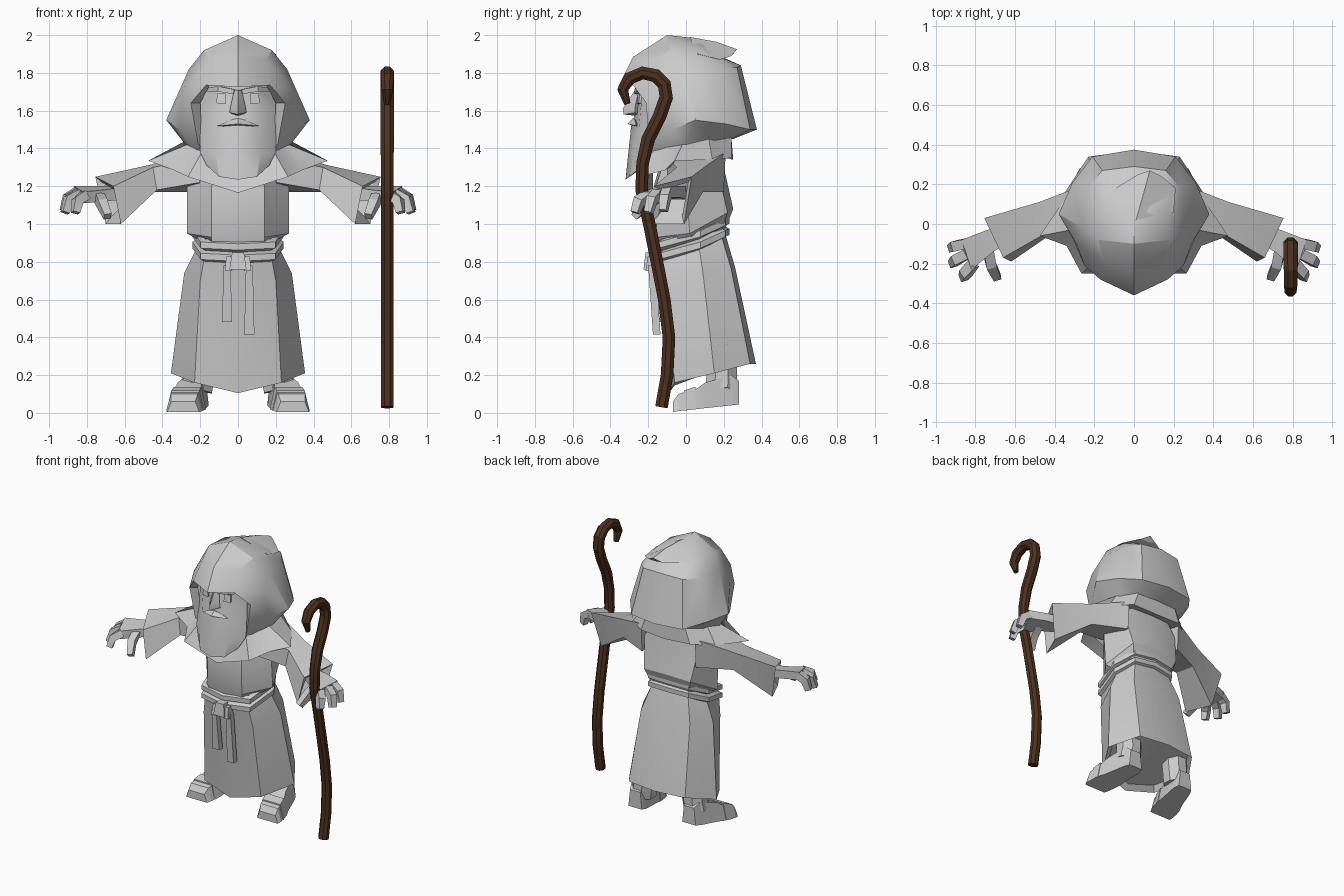
import bpy
import bmesh
import math
from mathutils import Vector

# Remove the default cube only
default_cube = bpy.data.objects.get("Cube")
if default_cube:
    bpy.data.objects.remove(default_cube)


def make_material(name, colour):
    material = bpy.data.materials.new(name)
    material.use_nodes = True
    material.diffuse_color = colour
    material.node_tree.nodes["Principled BSDF"].inputs["Base Color"].default_value = colour
    return material


CLOTH = make_material("plain grey", (.6, .6, .6, 1))
WOOD = make_material("dark brown wood", (.075, .03, .013, 1))


def finish(name, bm, material, mirror, angle):
    """Mirror if asked, mark sharp edges and add the object to the scene."""
    if mirror:
        bmesh.ops.mirror(bm, geom=bm.verts[:] + bm.edges[:] + bm.faces[:],
                         axis='X', merge_dist=.001)
    bmesh.ops.remove_doubles(bm, verts=bm.verts[:], dist=.0005)
    bmesh.ops.recalc_face_normals(bm, faces=bm.faces[:])
    for face in bm.faces:
        face.smooth = True
    for edge in bm.edges:
        edge.smooth = edge.calc_face_angle(math.pi) < math.radians(angle)
    mesh = bpy.data.meshes.new(name)
    bm.to_mesh(mesh)
    bm.free()
    mesh.materials.append(material)
    obj = bpy.data.objects.new(name, mesh)
    bpy.context.scene.collection.objects.link(obj)


def loft(name, rows, closed=False, caps="", mirror=True, material=CLOTH, angle=25):
    """Skin a list of equally long point rows; caps may hold 'start' and 'end'."""
    bm = bmesh.new()
    grid = [[bm.verts.new(point) for point in row] for row in rows]
    count = len(rows[0])
    for low, high in zip(grid, grid[1:]):
        for i in range(count if closed else count - 1):
            j = (i + 1) % count
            bm.faces.new((low[i], low[j], high[j], high[i]))
    if "start" in caps:
        bm.faces.new(grid[0])
    if "end" in caps:
        bm.faces.new(grid[-1])
    finish(name, bm, material, mirror, angle)


def tube(name, path, radii, side, sides=4, **options):
    """Sweep a polygon along a path, keeping one axis of it along 'side'."""
    path = [Vector(point) for point in path]
    side = Vector(side)
    rows = []
    for i, point in enumerate(path):
        tangent = path[min(i + 1, len(path) - 1)] - path[max(i - 1, 0)]
        across = tangent.cross(side).normalized()
        along = across.cross(tangent).normalized()
        turns = [math.tau * (k + .5) / sides for k in range(sides)]
        rows.append([point + radii[i] * (along * math.cos(t) + across * math.sin(t))
                     for t in turns])
    loft(name, rows, closed=True, caps="start end", **options)


def box(name, low, high, taper=1, mirror=False):
    """Block between two corners, with its top narrowed by 'taper'."""
    middle = (Vector(low) + Vector(high)) / 2
    rows = []
    for z, scale in ((low[2], 1), (high[2], taper)):
        corners = ((low[0], low[1]), (high[0], low[1]), (high[0], high[1]), (low[0], high[1]))
        rows.append([(middle.x + (x - middle.x) * scale,
                      middle.y + (y - middle.y) * scale, z) for x, y in corners])
    loft(name, rows, closed=True, caps="start end", mirror=mirror)


def swell(row, amount, lift):
    """Grow a half ring outwards about the waist and raise it."""
    return [(x * amount, (y - .01) * amount + .01, z + lift) for x, y, z in row]


# Skirt: half rings running from front centre to back centre
hem = [(0, -.09, .105), (.23, -.06, .16), (.355, .15, .21), (.23, .34, .26), (0, .37, .26)]
hips = [(0, -.145, .68), (.2, -.115, .7), (.285, .09, .74), (.2, .24, .76), (0, .26, .77)]
waist = [(0, -.165, .8), (.18, -.13, .81), (.22, .07, .87), (.15, .19, .93), (0, .21, .94)]
inside = [(x * .9, y * .9 + .02, z + .04) for x, y, z in hem]
loft("robe_skirt", [inside, hem, hips, waist], caps="start")

# Belt: two stacked rolls following the sloped waist
for label, lift in (("lower", -.01), ("upper", .05)):
    loft("belt_" + label, [swell(waist, .96, lift), swell(waist, 1.1, lift + .012),
                           swell(waist, 1.1, lift + .045), swell(waist, .96, lift + .06)])

# Belt knot and hanging ends
box("belt_knot", (-.045, -.225, .76), (.045, -.15, .85), .7)
box("knot_loops", (.03, -.215, .75), (.07, -.15, .83), .6, mirror=True)
for label, x, bottom in (("short", -.058, .48), ("long", .06, .415)):
    loft("belt_end_" + label,
         [[(x - w, y - .04, z), (x + w, y - .04, z), (x + w, y, z), (x - w, y, z)]
          for w, y, z in ((.027, -.135, bottom), (.018, -.16, .78))],
         closed=True, caps="start end", mirror=False)

# Torso
loft("torso", [
    [(0, -.15, .87), (.14, -.14, .88), (.22, .04, .93), (.16, .19, .97), (0, .21, .98)],
    [(0, -.17, .91), (.14, -.155, .93), (.27, .02, .95), (.19, .22, 1.06), (0, .25, 1.08)],
    [(0, -.17, 1.2), (.14, -.16, 1.2), (.27, 0, 1.22), (.22, .17, 1.28), (0, .2, 1.3)],
    [(0, -.12, 1.38), (.1, -.1, 1.38), (.2, .02, 1.38), (.15, .16, 1.4), (0, .19, 1.4)],
], caps="start end")

# Shoulder cape with a pointed front and side corners
rim = [(0, -.25, 1.165), (.265, -.25, 1.25), (.34, -.11, 1.285), (.475, -.06, 1.335),
       (.34, .14, 1.34), (.2, .24, 1.35), (0, .25, 1.34)]
neck = [(0, -.16, 1.36), (.18, -.17, 1.4), (.24, -.1, 1.41), (.27, -.02, 1.42),
        (.26, .12, 1.45), (.16, .24, 1.46), (0, .24, 1.46)]
under = [(x * .75, y * .7, z + .02) for x, y, z in rim]
loft("shoulder_cape", [under, rim, neck])

# Sleeves, flaring to a slanted hollow cuff
loft("sleeves", [
    [(.22, .21, 1.38), (.2, -.1, 1.35), (.2, -.1, 1.22), (.22, .2, 1.17)],
    [(.48, .11, 1.31), (.45, -.05, 1.3), (.43, -.06, 1.18), (.45, .09, 1.17)],
    [(.755, .03, 1.25), (.66, -.17, 1.2), (.62, -.19, 1), (.7, -.01, 1)],
    [(.72, .01, 1.22), (.65, -.13, 1.18), (.61, -.15, 1.04), (.67, -.02, 1.04)],
    [(.6, .02, 1.22), (.59, -.06, 1.22), (.56, -.08, 1.14), (.56, .01, 1.14)],
], closed=True, caps="start end")

# Hands: palm, three fingers and a thumb
loft("palms", [
    [(.6, 0, 1.2), (.59, -.07, 1.2), (.59, -.07, 1.13), (.6, 0, 1.13)],
    [(.74, -.03, 1.2), (.71, -.14, 1.18), (.71, -.14, 1.12), (.74, -.03, 1.14)],
    [(.87, -.08, 1.2), (.82, -.23, 1.17), (.81, -.22, 1.11), (.86, -.08, 1.14)],
], closed=True, caps="start end")
fingers = {
    "outer_fingers": [(.85, -.1, 1.17), (.9, -.11, 1.14), (.92, -.12, 1.07)],
    "middle_fingers": [(.84, -.15, 1.16), (.895, -.18, 1.13), (.915, -.2, 1.06)],
    "inner_fingers": [(.81, -.2, 1.15), (.85, -.25, 1.12), (.86, -.27, 1.06)],
    "thumbs": [(.74, -.12, 1.15), (.72, -.21, 1.11), (.69, -.27, 1.04)],
}
for name, path in fingers.items():
    tube(name, path, (.036, .036, .028), (.3, 1, 0))

# Hood: half arches from the face opening to the back, top to bottom
loft("hood", [
    [(0, -.3, 1.74), (.15, -.24, 1.735), (.2, -.18, 1.64), (.19, -.15, 1.42), (.12, -.15, 1.36)],
    [(0, -.36, 1.725), (.17, -.28, 1.735), (.25, -.21, 1.64), (.21, -.2, 1.42), (.13, -.19, 1.35)],
    [(0, -.28, 1.885), (.15, -.2, 1.87), (.29, -.1, 1.71), (.31, -.07, 1.5), (.22, -.1, 1.37)],
    [(0, -.1, 2), (.18, -.08, 1.92), (.26, -.02, 1.82), (.38, .05, 1.55), (.27, 0, 1.41)],
    [(0, .08, 1.98), (.18, .1, 1.91), (.235, .18, 1.82), (.31, .21, 1.53), (.24, .15, 1.44)],
    [(0, .17, 1.92), (.14, .19, 1.88), (.16, .27, 1.83), (.21, .34, 1.5), (.15, .24, 1.45)],
    [(0, .19, 1.89), (0, .2, 1.88), (0, .29, 1.84), (0, .375, 1.5), (0, .25, 1.45)],
], angle=32)

# Floppy fold overhanging the back of the hood
loft("hood_fold", [
    [(-.16, .06, 1.92), (.01, .02, 1.99), (.2, .06, 1.9), (.02, .06, 1.88)],
    [(-.16, .14, 1.9), (.05, .16, 1.965), (.21, .18, 1.87), (.04, .17, 1.87)],
    [(.02, .25, 1.9), (.08, .27, 1.925), (.14, .24, 1.89), (.07, .24, 1.89)],
], closed=True, caps="start end", mirror=False)

# Face running down into a broad beard
loft("face_and_beard", [
    [(0, -.23, 1.76), (.1, -.23, 1.76), (.2, -.14, 1.76), (.2, 0, 1.76)],
    [(0, -.26, 1.61), (.12, -.24, 1.61), (.2, -.16, 1.61), (.2, 0, 1.61)],
    [(0, -.29, 1.52), (.12, -.25, 1.5), (.2, -.17, 1.5), (.2, 0, 1.5)],
    [(0, -.305, 1.38), (.12, -.28, 1.37), (.2, -.2, 1.38), (.17, -.05, 1.4)],
    [(0, -.32, 1.235), (.1, -.3, 1.25), (.165, -.23, 1.31), (.15, -.08, 1.36)],
    [(0, -.14, 1.36), (.05, -.14, 1.36), (.1, -.12, 1.37), (.12, -.08, 1.38)],
], angle=35)

# Nose, brows, eyes and moustache
loft("nose", [
    [(0, -.33, 1.58), (.045, -.27, 1.59), (0, -.24, 1.57)],
    [(0, -.335, 1.61), (.04, -.27, 1.62), (0, -.24, 1.61)],
    [(0, -.27, 1.71), (.02, -.25, 1.71), (0, -.22, 1.71)],
], caps="start end")
tube("brows", [(.02, -.26, 1.7), (.1, -.25, 1.715), (.17, -.19, 1.71)],
     (.018, .02, .013), (0, 0, 1))
loft("eyes", [[(x, y - depth, z) for x, y, z in
               ((.065, -.246, 1.635), (.115, -.236, 1.64), (.11, -.23, 1.69), (.065, -.24, 1.69))]
              for depth in (0, .015)], closed=True, caps="start end")
loft("moustache", [
    [(0, -.31, 1.53), (.11, -.265, 1.52), (0, -.25, 1.51)],
    [(0, -.28, 1.56), (.04, -.27, 1.55), (0, -.24, 1.55)],
], caps="start end")


# Feet: cross-sections from toe to heel, turned slightly outwards
def foot_section(y, centre, half_width, bottom, top, slope=.75):
    return [(centre - half_width, y, bottom), (centre + half_width, y, bottom),
            (centre + half_width * slope, y, top), (centre - half_width * slope, y, top)]


loft("feet", [foot_section(-.07, .29, .085, .005, .06),
              foot_section(-.04, .285, .095, .01, .1),
              foot_section(.06, .265, .095, .02, .13),
              foot_section(.1, .255, .085, .025, .16),
              foot_section(.24, .225, .07, .04, .2),
              foot_section(.28, .22, .055, .045, .17)], closed=True, caps="start end")
loft("sandal_straps", [foot_section(-.01, .28, .098, .012, .118),
                       foot_section(.05, .267, .098, .02, .138)], closed=True, caps="start end")
tube("ankles", [(.22, .185, .12), (.205, .19, .2), (.2, .18, .36)],
     (.09, .088, .095), (1, 0, 0), sides=8)

# Crooked staff held in the left hand
staff = [(-.13, .03), (-.1, .2), (-.09, .4), (-.115, .6), (-.15, .78), (-.19, .98),
         (-.235, 1.18), (-.23, 1.32), (-.2, 1.45), (-.14, 1.57), (-.105, 1.67), (-.115, 1.74),
         (-.16, 1.785), (-.23, 1.8), (-.3, 1.77), (-.335, 1.71), (-.31, 1.635)]
tube("staff", [(.79, y, z) for y, z in staff], [.036] * 8 + [.039] * 5 + [.037] * 2 + [.032, .018],
     (1, 0, 0), sides=8, material=WOOD, mirror=False, angle=20)
